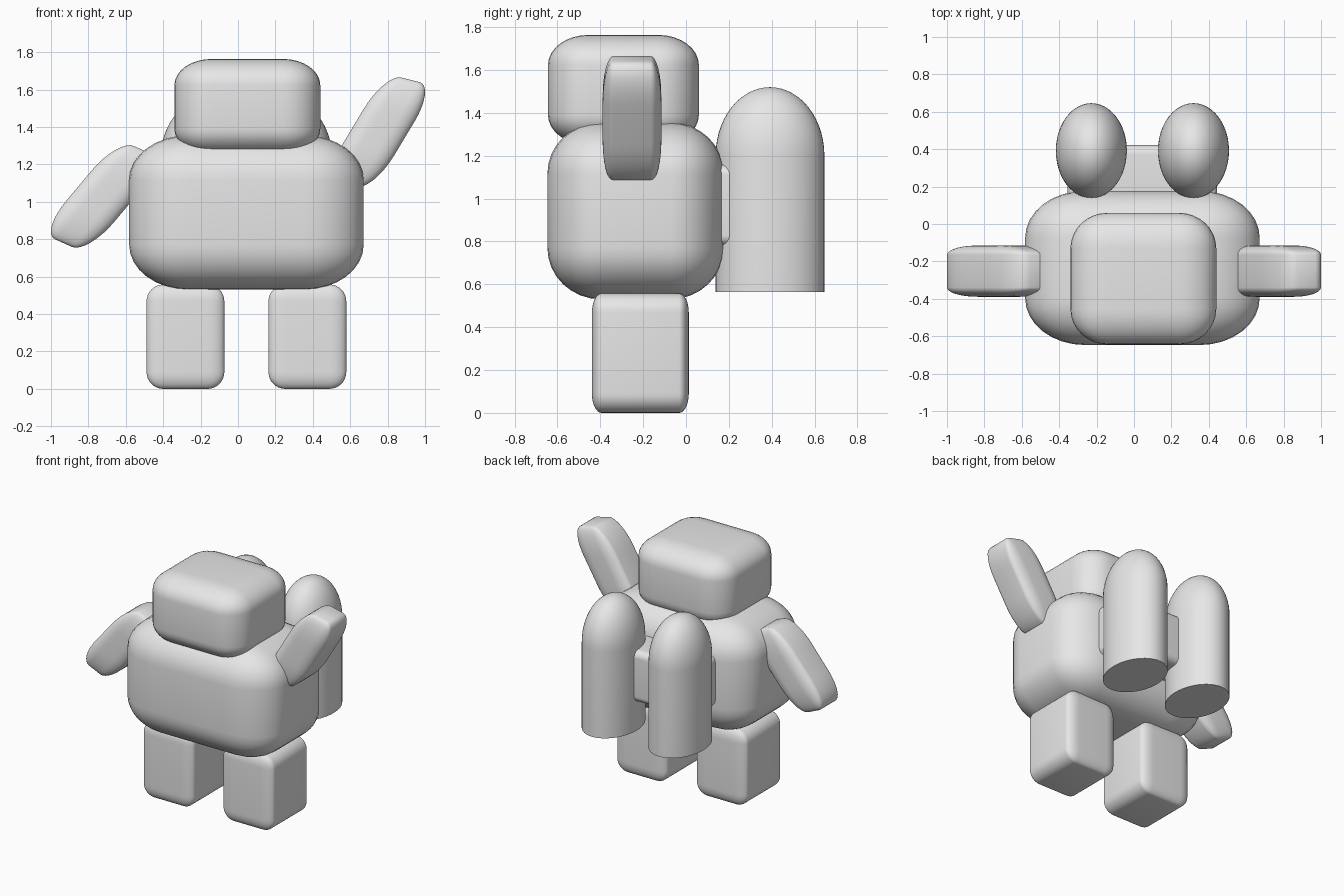
import bpy, bmesh, math
from mathutils import Vector, Matrix

cube = bpy.data.objects.get("Cube")
if cube:
    bpy.data.objects.remove(cube, do_unlink=True)

grey = bpy.data.materials.new("plain_grey")
grey.use_nodes = True
colour = (0.8, 0.8, 0.8, 1)
grey.diffuse_color = colour
grey.node_tree.nodes["Principled BSDF"].inputs["Base Color"].default_value = colour

MID = 0.045  # x of the body's plane of symmetry


def finish(name, bm, angle):
    bmesh.ops.recalc_face_normals(bm, faces=bm.faces)
    mesh = bpy.data.meshes.new(name)
    bm.to_mesh(mesh)
    bm.free()
    mesh.materials.append(grey)
    obj = bpy.data.objects.new(name, mesh)
    bpy.context.collection.objects.link(obj)
    bpy.ops.object.select_all(action='DESELECT')
    obj.select_set(True)
    bpy.context.view_layer.objects.active = obj
    bpy.ops.object.shade_smooth_by_angle(angle=math.radians(angle))
    return obj


def soft_box(name, centre, half, radius, axes=None):
    """Rounded box with its own corner radius along each axis."""
    bm = bmesh.new()
    bmesh.ops.create_cube(bm, size=2)
    bmesh.ops.bevel(bm, geom=bm.edges[:], offset=0.5, segments=8,
                    profile=0.5, affect='EDGES')
    axes = axes or Matrix.Identity(3)
    for v in bm.verts:
        p = Vector()
        for i in range(3):
            a = abs(v.co[i])
            core = half[i] - radius[i]
            d = core * min(a, 0.5) / 0.5 + radius[i] * max(a - 0.5, 0) / 0.5
            p[i] = math.copysign(d, v.co[i])
        v.co = axes @ p + Vector(centre)
    return finish(name, bm, 40)


def tank(name, x):
    """Oval cylinder with a domed top and a flat base."""
    base, shoulder, top = 0.565, 1.2, 1.52
    bm = bmesh.new()
    pts = [(0, base), (1, base)]
    for i in range(15):
        t = math.pi / 2 * i / 14
        pts.append((math.cos(t), shoulder + (top - shoulder) * math.sin(t)))
    verts = [bm.verts.new((r, 0, z)) for r, z in pts]
    edges = [bm.edges.new(pair) for pair in zip(verts, verts[1:])]
    bmesh.ops.spin(bm, geom=verts + edges, cent=(0, 0, 0), axis=(0, 0, 1),
                   angle=math.tau, steps=48)
    bmesh.ops.remove_doubles(bm, verts=bm.verts, dist=0.0005)
    for v in bm.verts:
        v.co.x = v.co.x * 0.19 + x
        v.co.y = v.co.y * 0.254 + 0.392
    return finish(name, bm, 40)


def arm(name, x, z, lean, skew):
    """Slanted paddle whose ends are cut at a skewed angle."""
    a, b = math.radians(lean), math.radians(skew)
    axes = Matrix(((math.cos(a), 0, math.cos(b)),
                   (0, 1, 0),
                   (math.sin(a), 0, math.sin(b))))
    soft_box(name, (x, -0.252, z), (0.326, 0.137, 0.14),
             (0.22, 0.05, 0.09), axes)


# Head and body
soft_box("head", (0.05, -0.292, 1.507), (0.39, 0.352, 0.257), (0.2, 0.19, 0.14))
soft_box("body", (MID, -0.235, 0.943), (0.627, 0.412, 0.413), (0.32, 0.25, 0.24))

# Legs and tanks, one on each side
for side, s in (("left", 1), ("right", -1)):
    soft_box(side + "_leg", (MID + s * 0.326, -0.213, 0.279),
             (0.208, 0.226, 0.279), (0.09, 0.045, 0.09))
    tank(side + "_back_tank", MID + s * 0.273)

# Block joining the tanks to the body
soft_box("tank_connector", (MID, 0.23, 0.97), (0.4, 0.192, 0.19), (0.05, 0.05, 0.05))

# Raised arm and lowered arm
arm("left_arm", 0.754, 1.373, 59, -14)
arm("right_arm", -0.723, 1.029, 50, -24)
